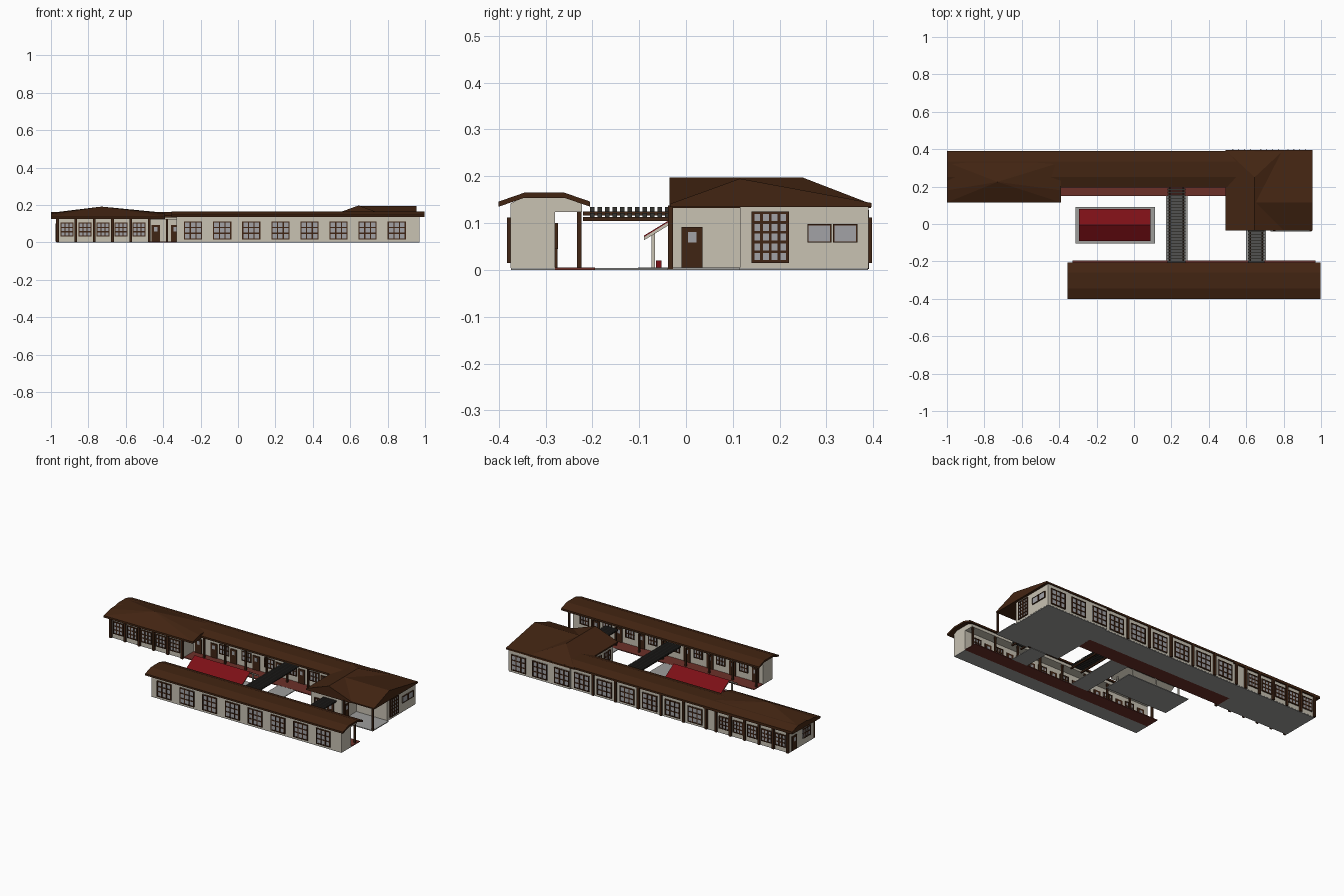
import bpy, bmesh
from mathutils import Vector

cube = bpy.data.objects.get("Cube")
if cube:
    bpy.data.objects.remove(cube)


def material(name, *rgb):
    m = bpy.data.materials.new(name)
    m.use_nodes = True
    m.diffuse_color = (*rgb, 1)
    m.node_tree.nodes["Principled BSDF"].inputs["Base Color"].default_value = (*rgb, 1)
    return m


ROOF = material("roof brown", .055, .018, .006)
WOOD = material("timber brown", .05, .018, .007)
WALL = material("cream plaster", .58, .54, .45)
GLASS = material("grey glass", .36, .36, .38)
STONE = material("grey paving", .34, .34, .33)
TILE = material("red floor tile", .15, .03, .022)
RED = material("shelter red", .2, .005, .008)
SLAT = material("pergola grey", .035, .033, .03)


def finish(name, mat, bm):
    bmesh.ops.recalc_face_normals(bm, faces=bm.faces)
    mesh = bpy.data.meshes.new(name)
    bm.to_mesh(mesh)
    bm.free()
    mesh.materials.append(mat)
    obj = bpy.data.objects.new(name, mesh)
    bpy.context.collection.objects.link(obj)
    return obj


def boxes(name, mat, spans):
    """One object from boxes given as (x0, x1, y0, y1, z0, z1)."""
    bm = bmesh.new()
    for x0, x1, y0, y1, z0, z1 in spans:
        for v in bmesh.ops.create_cube(bm, size=1)["verts"]:
            v.co = Vector((x1 if v.co.x > 0 else x0,
                           y1 if v.co.y > 0 else y0,
                           z1 if v.co.z > 0 else z0))
    return finish(name, mat, bm)


def prism(name, mat, profile, x0, x1):
    """Extrude a (y, z) outline along x."""
    bm = bmesh.new()
    face = bm.faces.new([bm.verts.new((x0, y, z)) for y, z in profile])
    new = bmesh.ops.extrude_face_region(bm, geom=[face])["geom"]
    bmesh.ops.translate(bm, vec=(x1 - x0, 0, 0),
                        verts=[v for v in new if isinstance(v, bmesh.types.BMVert)])
    return finish(name, mat, bm)


def shell(name, mat, line, x0, x1, thick):
    """Roof sheet that follows a (y, z) line."""
    prism(name, mat, line + [(y, z - thick) for y, z in reversed(line)], x0, x1)


def hull(name, mat, points):
    bm = bmesh.new()
    verts = [bm.verts.new(p) for p in points]
    bmesh.ops.convex_hull(bm, input=verts)
    return finish(name, mat, bm)


def on_wall(axis, c, half, u0, u1, z0, z1):
    """Thin box centred on the wall plane at x = c or y = c."""
    if axis == "y":
        return (u0, u1, c - half, c + half, z0, z1)
    return (c - half, c + half, u0, u1, z0, z1)


def windows(name, axis, c, centres, width, z0, z1, cols, rows, bar=.006):
    frame, glass = [], []
    for u in centres:
        a, b = u - width / 2, u + width / 2
        glass.append(on_wall(axis, c, .004, a, b, z0, z1))
        for i in range(cols + 1):
            p = a + (width - bar) * i / cols
            frame.append(on_wall(axis, c, .007, p, p + bar, z0, z1))
        for i in range(rows + 1):
            p = z0 + (z1 - z0 - bar) * i / rows
            frame.append(on_wall(axis, c, .0065, a, b, p, p + bar))
    boxes(name + "_frames", WOOD, frame)
    boxes(name + "_glass", GLASS, glass)


def doors(name, axis, c, centres, width=.045, height=.092):
    boxes(name + "_doors", WOOD,
          [on_wall(axis, c, .005, u - width / 2, u + width / 2, .004, height) for u in centres])
    boxes(name + "_door_panes", GLASS,
          [on_wall(axis, c, .006, u - width / 5, u + width / 5, height * .63, height * .88)
           for u in centres])


def posts(name, xs, y, top, w=.01, z0=.002):
    boxes(name, WOOD, [(x - w / 2, x + w / 2, y - w / 2, y + w / 2, z0, top) for x in xs])


def steps(start, pitch, count):
    return [start + pitch * i for i in range(count)]


# South range: walls with porch ceiling, arched roof, verandah
prism("south_walls", WALL,
      [(-.375, .004), (-.28, .004), (-.28, .124), (-.222, .124), (-.222, .142),
       (-.26, .156), (-.345, .156), (-.375, .142)], -.33, .97)
boxes("south_foundation", STONE, [(-.33, .97, -.374, -.28, 0, .004)])
boxes("south_verandah_floor", TILE, [(-.33, .97, -.28, -.194, 0, .005)])
shell("south_roof", ROOF,
      [(-.4, .146), (-.345, .165), (-.26, .165), (-.205, .146)], -.355, .998, .011)
windows("south_outer", "y", -.375, steps(-.24, .1555, 8), .097, .015, .112, 3, 3)
posts("south_verandah_posts", steps(-.32, .16, 9), -.228, .126)
doors("south_inner", "y", -.28, steps(-.28, .1555, 8))
windows("south_inner", "y", -.28, steps(-.2, .1555, 8), .06, .045, .1, 3, 2)

# North range: walls, roof and verandah
prism("north_walls", WALL,
      [(.38, .004), (.245, .004), (.245, .122), (.212, .122), (.212, .14),
       (.25, .152), (.335, .152), (.38, .14)], -.97, .54)
boxes("north_foundation", STONE, [(-.97, .54, .245, .379, 0, .004)])
boxes("north_verandah_floor", TILE, [(-.475, .52, .15, .245, 0, .005)])
shell("north_roof", ROOF,
      [(.39, .143), (.335, .161), (.25, .161), (.195, .143)], -1, .56, .011)
posts("north_verandah_posts", steps(-.38, .142, 7), .213, .124)
doors("north_inner", "y", .245, steps(-.44, .105, 2) + steps(-.2, .155, 5))
windows("north_inner", "y", .245, steps(-.265, .155, 5), .065, .04, .1, 3, 2)
windows("north_back", "y", .38, steps(-.33, .155, 6), .1, .015, .112, 3, 3)
posts("north_back_pilasters", steps(-.408, .155, 6), .383, .135, .014)

# West wing: classroom block with a low peaked roof
boxes("west_wing_walls", WALL, [(-.97, -.475, .14, .3, .004, .128)])
boxes("west_wing_foundation", STONE, [(-.97, -.475, .141, .245, 0, .004)])
hull("west_wing_roof", ROOF,
     [(x, y, z) for x in (-1, -.39) for y, z in
      [(.115, .124), (.115, .136), (.18, .153), (.33, .158), (.39, .128), (.39, .143)]]
     + [(-.73, .225, .191)])
windows("west_wing_front", "y", .14, steps(-.915, .0965, 5), .07, .03, .106, 3, 3)
windows("west_wing_back", "y", .38, steps(-.915, .0965, 5), .07, .03, .106, 3, 3)
for y, label in ((.134, "front"), (.384, "back")):
    posts("west_wing_pilasters_" + label, steps(-.965, .098, 6), y, .128, .014)
doors("west_wing_end", "x", -.97, [.33])
windows("west_wing_end", "x", -.97, [.21], .07, .04, .1, 3, 2)

# East block: L-shaped walls around a corner porch, crossing gables
boxes("east_walls", WALL, [(.52, .73, -.028, .2, .004, .14),
                           (.52, .94, .115, .39, .004, .14)])
boxes("east_foundation", STONE, [(.52, .73, -.027, .2, 0, .004),
                                 (.521, .939, .114, .389, 0, .004)])
boxes("east_porch_floor", STONE, [(.73, .95, -.04, .115, 0, .005)])
hull("east_cross_roof", ROOF,
     [(x, y, z) for x in (.49, .8) for y in (-.035, .395) for z in (.132, .141)]
     + [(.645, -.035, .197), (.645, .25, .197)])
hull("east_main_roof", ROOF,
     [(x, y, z) for x in (.645, .955) for y, z in
      [(-.034, .134), (-.034, .141), (.115, .195), (.396, .143), (.396, .134)]])
posts("east_porch_posts", [.75, .945], -.033, .138, .011)
doors("east_porch", "x", .73, [.013])
doors("east_south", "y", -.028, [.655])
windows("east_south", "y", -.028, [.575], .06, .04, .1, 3, 2)
windows("east_hall", "x", .94, [.18], .08, .015, .125, 4, 5)
windows("east_side", "x", .94, [.285, .34], .052, .058, .098, 1, 1, .003)
windows("east_back", "y", .39, [.575, .725, .87], .1, .015, .112, 3, 3)
windows("east_west", "x", .52, [.03, .12], .06, .04, .1, 3, 2)

# Paved walks with slatted pergolas over them
for name, x0, x1, y0, y1, z in (("centre", .18, .275, -.205, .195, .122),
                                ("east", .61, .697, -.205, -.03, .11)):
    end = .15 if name == "centre" else y1
    boxes(name + "_walk", STONE, [(x0 - .01, x1 + .01, -.194, end, 0, .0045)])
    boxes(name + "_pergola_beams", WOOD,
          [(x, x + .008, y0 - .015, y1, z - .006, z + .003) for x in (x0 + .008, x1 - .016)])
    count = int((y1 - y0) / .016)
    boxes(name + "_pergola_slats", SLAT,
          [(x0, x1, y, y + .01, z + .002, z + .012) for y in steps(y0, .016, count + 1)])

# Courtyard shelter: paved base, posts, bench and gabled red roof
boxes("shelter_base", STONE, [(-.312, .112, -.103, .09, 0, .005)])
gable = [(-.09, .073), (-.005, .125), (.08, .073)]
shell("shelter_roof_lining", WALL, [(y, z - .003) for y, z in gable], -.293, .087, .007)
shell("shelter_roof", RED, gable, -.294, .088, .003)
boxes("shelter_posts", WALL, [(x, x + .008, y, y + .008, .005, .083)
                              for x in (-.27, -.11, .055) for y in (-.074, .056)])
boxes("shelter_bench", RED, [(-.25, .04, -.064, -.052, .005, .02)])
